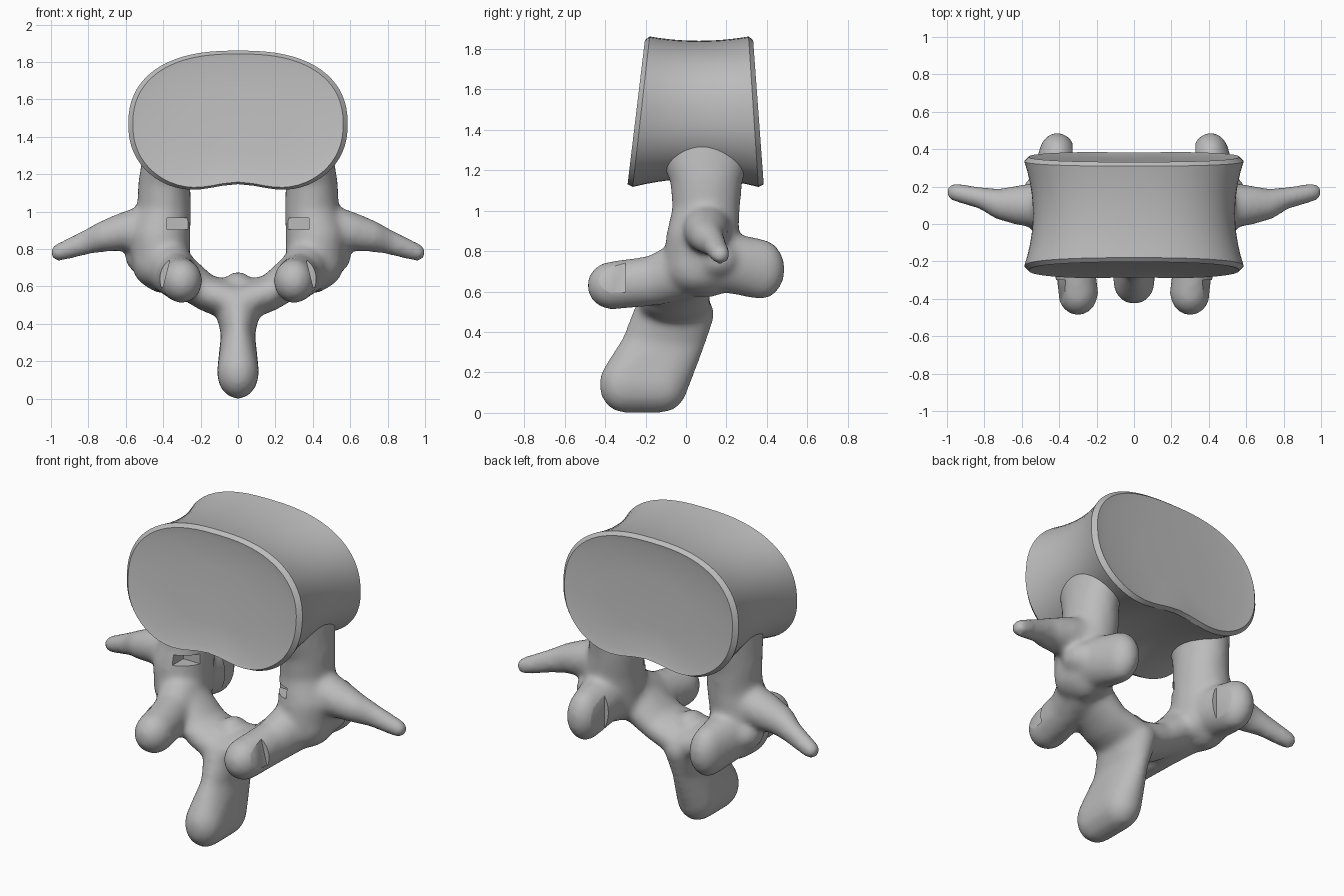
import bpy, bmesh, math
from mathutils import Matrix, Vector

if "Cube" in bpy.data.objects:
    bpy.data.objects.remove(bpy.data.objects["Cube"])

bone = bpy.data.materials.new("bone_grey")
bone.use_nodes = True
colour = (0.5, 0.5, 0.5, 1)
bone.diffuse_color = colour
bone.node_tree.nodes["Principled BSDF"].inputs["Base Color"].default_value = colour


def make(name, bm):
    mesh = bpy.data.meshes.new(name)
    bmesh.ops.recalc_face_normals(bm, faces=bm.faces)
    bm.to_mesh(mesh)
    bm.free()
    mesh.materials.append(bone)
    obj = bpy.data.objects.new(name, mesh)
    bpy.context.collection.objects.link(obj)
    return obj


def smooth(obj, degrees):
    bpy.ops.object.select_all(action="DESELECT")
    obj.select_set(True)
    bpy.context.view_layer.objects.active = obj
    bpy.ops.object.shade_smooth_by_angle(angle=math.radians(degrees))


def hull(bm, blobs, side=1):
    """Convex skin around ellipsoids given as x, y, z, rx, ry, rz."""
    part = bmesh.new()
    for x, y, z, rx, ry, rz in blobs:
        place = Matrix.Translation((x * side, y, z)) @ Matrix.Diagonal((rx, ry, rz, 1))
        bmesh.ops.create_icosphere(part, subdivisions=3, radius=1, matrix=place)
    bmesh.ops.delete(part, geom=part.faces[:], context="FACES_ONLY")
    bmesh.ops.convex_hull(part, input=part.verts)
    bmesh.ops.delete(part, geom=[v for v in part.verts if not v.link_faces], context="VERTS")
    mesh = bpy.data.meshes.new("hull")
    part.to_mesh(mesh)
    part.free()
    bm.from_mesh(mesh)
    bpy.data.meshes.remove(mesh)


def chain(bm, blobs, side=1):
    for pair in zip(blobs, blobs[1:]):
        hull(bm, pair, side)


# Vertebral body: a waisted drum with bevelled rims and slightly dished ends
def body_point(t, scale, angle):
    c, s = math.cos(angle), math.sin(angle)
    waist = 4 * t * (1 - t)
    x = math.copysign(abs(c) ** 0.8, c) * (0.595 - 0.055 * waist)
    up = math.copysign(abs(s) ** 0.88, s)
    z = up * (0.395 - 0.025 * waist if s > 0 else 0.40 - 0.045 * waist)
    if s < 0:
        z += 0.07 * math.exp(-(x / 0.22) ** 2)
    x, z = x * scale, z * scale + 1.47
    rise = (z - 1.12) / 0.75
    front, back = -0.29 + 0.09 * rise, 0.385 - 0.055 * rise
    return Vector((x, front + (back - front) * t, z))


bm = bmesh.new()
ends = [(0.03, 0.45), (0.015, 0.85), (0.0, 0.945), (0.04, 1.0)]
sections = ends + [(0.04 + 0.092 * i, 1.0) for i in range(1, 10)]
sections += [(1 - t, s) for t, s in reversed(ends)]
count = 72
rings = [[bm.verts.new(body_point(t, s, math.tau * i / count)) for i in range(count)]
         for t, s in sections]
for a, b in zip(rings, rings[1:]):
    for i in range(count):
        j = (i + 1) % count
        bm.faces.new((a[i], a[j], b[j], b[i]))
bm.faces.new(rings[0])
bm.faces.new(rings[-1])
body = make("vertebral_body", bm)
smooth(body, 28)

# Arch: paired pedicles, processes and laminae
bm = bmesh.new()
for side in (1, -1):
    pedicle = [(0.36, 0.09, 1.33, 0.145, 0.25, 0.10), (0.395, 0.10, 1.15, 0.14, 0.18, 0.07),
               (0.395, 0.10, 1.01, 0.145, 0.168, 0.10), (0.42, 0.08, 0.87, 0.165, 0.18, 0.12),
               (0.41, 0.07, 0.71, 0.155, 0.18, 0.13)]
    transverse = [(0.45, 0.10, 0.92, 0.13, 0.13, 0.13), (0.60, 0.10, 0.895, 0.10, 0.11, 0.105),
                  (0.71, 0.105, 0.87, 0.08, 0.085, 0.085), (0.80, 0.135, 0.84, 0.06, 0.06, 0.068),
                  (0.957, 0.17, 0.782, 0.049, 0.05, 0.048)]
    back_process = [(0.43, 0.08, 0.76, 0.14, 0.14, 0.15), (0.42, 0.22, 0.74, 0.13, 0.13, 0.15),
                    (0.41, 0.37, 0.71, 0.10, 0.12, 0.15)]
    front_process = [(0.37, 0.0, 0.71, 0.13, 0.14, 0.15), (0.33, -0.15, 0.655, 0.11, 0.12, 0.125),
                     (0.30, -0.365, 0.63, 0.11, 0.125, 0.12)]
    lamina = [(0.34, -0.02, 0.69, 0.11, 0.16, 0.12), (0.17, -0.05, 0.565, 0.08, 0.17, 0.10),
              (0.0, -0.06, 0.51, 0.08, 0.19, 0.11)]
    for part in (pedicle, transverse, back_process, front_process, lamina):
        chain(bm, part, side)
    hull(bm, [(0.49, 0.15, 0.76, 0.115, 0.12, 0.10)], side)
    hull(bm, [(0.46, 0.02, 0.73, 0.10, 0.10, 0.09)], side)
    hull(bm, [(0.42, 0.10, 0.67, 0.10, 0.14, 0.10)], side)

# Spinous process: a hanging blade with a rounded, thicker tip
neck = (0, -0.06, 0.49, 0.125, 0.205, 0.10)
middle = (0, -0.11, 0.35, 0.09, 0.21, 0.10)
tip = [(0, -0.31, 0.14, 0.112, 0.12, 0.14), (0, -0.12, 0.14, 0.112, 0.13, 0.14)]
chain(bm, [neck, middle])
hull(bm, [middle] + tip)
hull(bm, [(0, -0.05, 0.60, 0.08, 0.10, 0.08)])
arch = make("neural_arch", bm)

# Cutters: joint facets and the small notch under each pedicle
bm = bmesh.new()
for side in (1, -1):
    for place, size, tilt in (((0.43, -0.40, 0.69), (0.10, 0.20, 0.17), 0.25),
                              ((0.28, 0.42, 0.73), (0.10, 0.22, 0.24), 0.0),
                              ((0.31, -0.06, 0.935), (0.14, 0.16, 0.06), 0.0)):
        frame = (Matrix.Translation((place[0] * side, place[1], place[2]))
                 @ Matrix.Rotation(-tilt * side, 4, "Y") @ Matrix.Diagonal((*size, 1)))
        bmesh.ops.create_cube(bm, size=1, matrix=frame)
cutter = make("facet_cutter", bm)
cutter.hide_render = True

# Fuse the arch into one soft surface, then cut it
remesh = arch.modifiers.new("fuse", "REMESH")
remesh.mode = "VOXEL"
remesh.voxel_size = 0.016
soften = arch.modifiers.new("soften", "SMOOTH")
soften.factor = 0.5
soften.iterations = 16
cut = arch.modifiers.new("facets", "BOOLEAN")
cut.operation = "DIFFERENCE"
cut.solver = "EXACT"
cut.object = cutter
graph = bpy.context.evaluated_depsgraph_get()
graph.update()
fused = bpy.data.meshes.new_from_object(arch.evaluated_get(graph))
arch.modifiers.clear()
arch.data = fused
bpy.data.objects.remove(cutter)
smooth(arch, 35)
